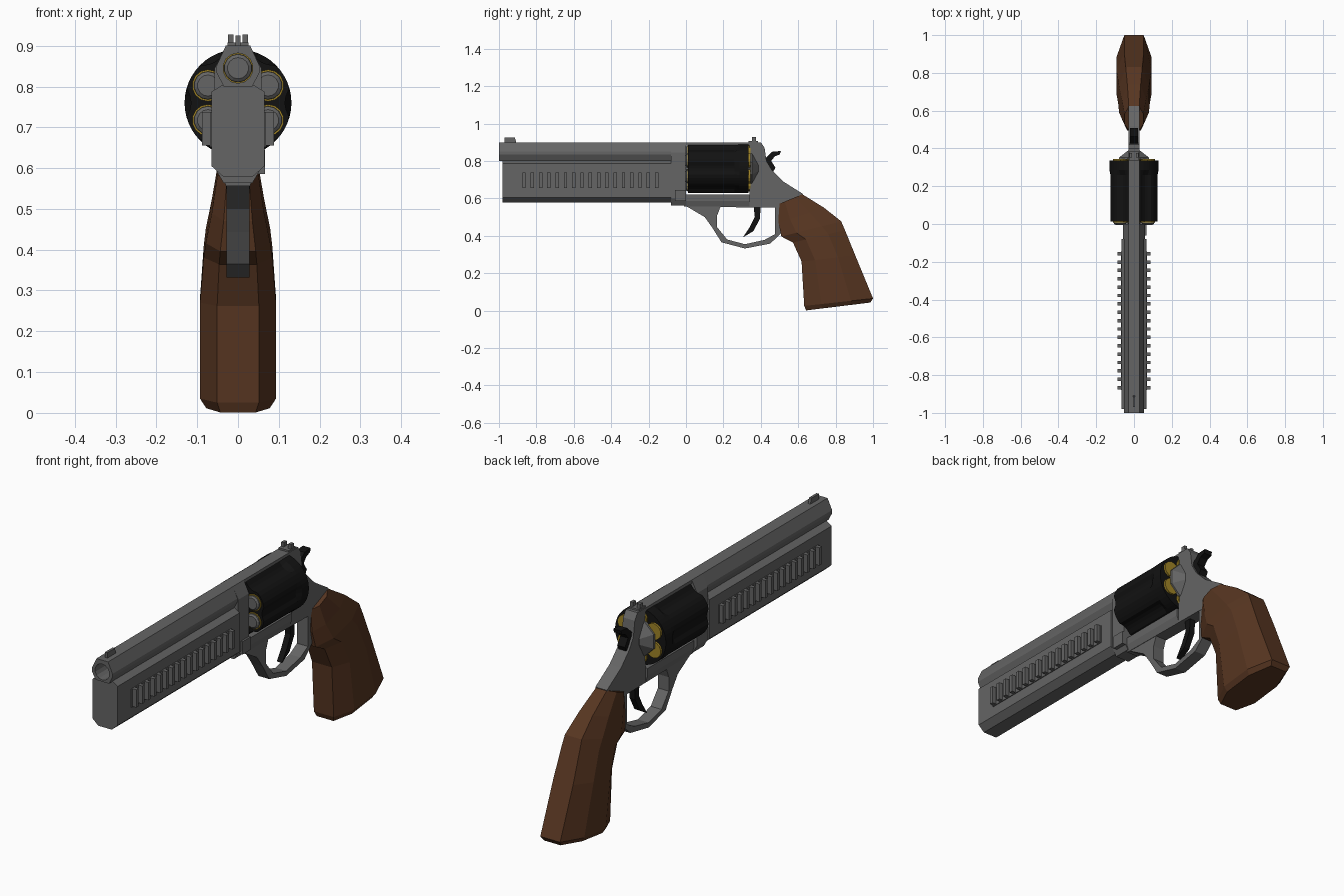
import bpy, bmesh, math

if "Cube" in bpy.data.objects:
    bpy.data.objects.remove(bpy.data.objects["Cube"])


def material(name, rgb):
    m = bpy.data.materials.new(name)
    m.diffuse_color = (*rgb, 1)
    m.use_nodes = True
    m.node_tree.nodes["Principled BSDF"].inputs["Base Color"].default_value = m.diffuse_color
    return m


STEEL = material("steel", (0.13, 0.13, 0.13))
BLACK = material("blued_black", (0.006, 0.006, 0.006))
WOOD = material("walnut", (0.095, 0.036, 0.015))
BRASS = material("brass", (0.35, 0.23, 0.02))


def loft(name, rings, mat=STEEL):
    """Skin equal-length rings of points and cap both ends."""
    bm = bmesh.new()
    vs = [[bm.verts.new(p) for p in r] for r in rings]
    n = len(rings[0])
    for a, b in zip(vs, vs[1:]):
        for i in range(n):
            j = (i + 1) % n
            bm.faces.new((a[i], a[j], b[j], b[i]))
    bm.faces.new(vs[0])
    bm.faces.new(vs[-1])
    bmesh.ops.recalc_face_normals(bm, faces=bm.faces)
    me = bpy.data.meshes.new(name)
    bm.to_mesh(me)
    bm.free()
    ob = bpy.data.objects.new(name, me)
    bpy.context.collection.objects.link(ob)
    if mat:
        me.materials.append(mat)
    return ob


def plate(name, yz, w, mat=STEEL):
    """Side profile, thickened to half width w about x = 0."""
    return loft(name, [[(x, y, z) for y, z in yz] for x in (-w, w)], mat)


def bar(name, half, y0, y1, mat=STEEL):
    """Mirrored half cross-section (x, z), run along y."""
    sec = half + [(-x, z) for x, z in reversed(half)]
    return loft(name, [[(x, y, z) for x, z in sec] for y in (y0, y1)], mat)


def box(name, x0, x1, y0, y1, z0, z1, mat=STEEL):
    return loft(name, [[(x0, y, z0), (x1, y, z0), (x1, y, z1), (x0, y, z1)] for y in (y0, y1)], mat)


def turned(name, cx, cz, steps, n, mat=STEEL):
    """Round part along y from (y, radius) steps."""
    ang = [2 * math.pi * (i + 0.5) / n for i in range(n)]
    return loft(name, [[(cx + r * math.cos(a), y, cz + r * math.sin(a)) for a in ang]
                       for y, r in steps], mat)


CYL_Z, BORE_Z = 0.76, 0.845

# Barrel, underlug and frame front, with the bore cut through
barrel = bar("barrel", [(0.03, 0.9), (0.053, 0.85), (0.053, 0.835), (0.035, 0.8)], -1.0, -0.08)
front = bar("frame_front", [(0.03, 0.9), (0.057, 0.845), (0.057, 0.6), (0.035, 0.563)], -0.08, 0.0)
bore = turned("bore_cutter", 0, BORE_Z, [(-1.1, 0.037), (0.05, 0.037)], 14, None)
bore.hide_render = True
bore.hide_viewport = True
for ob in (barrel, front):
    mod = ob.modifiers.new("bore", 'BOOLEAN')
    mod.operation = 'DIFFERENCE'
    mod.solver = 'EXACT'
    mod.object = bore
bar("underlug", [(0.04, 0.803), (0.065, 0.787), (0.065, 0.605), (0.035, 0.578)], -0.98, -0.08)

# Ribbed side panels
for s, side in ((-1, "left"), (1, "right")):
    box(f"rib_panel_{side}", s * 0.05, s * 0.069, -0.88, -0.145, 0.652, 0.738)
    for i in range(17):
        y = -0.866 + i * 0.0443
        box(f"rib_{side}_{i}", s * 0.06, s * 0.088, y - 0.009, y + 0.009, 0.655, 0.738)

# Frame around the cylinder window
plate("frame", [(-0.01, 0.9), (0.40, 0.9), (0.42, 0.87), (0.43, 0.80), (0.46, 0.75),
                (0.52, 0.69), (0.625, 0.624), (0.6, 0.54), (0.475, 0.55), (-0.01, 0.556),
                (-0.01, 0.62), (0.34, 0.62), (0.34, 0.883), (-0.01, 0.883)], 0.03)
bar("lower_frame", [(0.04, 0.62), (0.04, 0.585), (0.03, 0.557)], -0.01, 0.34)
box("crane", 0.04, 0.066, -0.06, 0.0, 0.585, 0.645)
turned("recoil_shield", 0, CYL_Z, [(0.341, 0.088), (0.352, 0.086), (0.388, 0.035)], 8)

# Fluted cylinder: plain collar at the rear, scalloped at the front
N = 48


def cyl_ring(y, depth):
    pts = []
    for i in range(N):
        a = 2 * math.pi * i / N
        off = abs((math.degrees(a) + 30) % 60 - 30) / 16
        r = 0.131 - depth * max(0, 1 - off * off)
        pts.append((r * math.cos(a), y, CYL_Z + r * math.sin(a)))
    return pts


loft("cylinder", [cyl_ring(0.012, 0.016), cyl_ring(0.26, 0.016),
                  cyl_ring(0.285, 0), cyl_ring(0.335, 0)], BLACK)
turned("cylinder_pin", 0, CYL_Z, [(-0.01, 0.02), (0.35, 0.02)], 10)

# Six cartridges
for i in range(6):
    a = math.radians(30 + 60 * i)
    x, z = 0.085 * math.cos(a), CYL_Z + 0.085 * math.sin(a)
    turned(f"case_{i}", x, z, [(0.007, 0.039), (0.03, 0.039)], 14, BRASS)
    turned(f"bullet_{i}", x, z, [(0.01, 0.035), (0.002, 0.034), (-0.004, 0.026)], 14)
    turned(f"case_rim_{i}", x, z, [(0.33, 0.038), (0.345, 0.038)], 14, BRASS)

# Trigger guard, trigger and hammer
plate("trigger_guard", [(-0.01, 0.565), (0.10, 0.5), (0.14, 0.444), (0.19, 0.365), (0.315, 0.332),
                        (0.45, 0.358), (0.505, 0.41), (0.505, 0.57), (0.475, 0.57), (0.475, 0.408),
                        (0.42, 0.378), (0.315, 0.355), (0.22, 0.38), (0.167, 0.445),
                        (0.167, 0.51), (0.19, 0.57)], 0.028)
plate("trigger", [(0.36, 0.57), (0.4, 0.57), (0.395, 0.49), (0.36, 0.425), (0.305, 0.392),
                  (0.34, 0.445), (0.368, 0.5)], 0.014, BLACK)
plate("hammer", [(0.40, 0.80), (0.43, 0.82), (0.462, 0.85), (0.507, 0.853), (0.502, 0.835),
                 (0.475, 0.825), (0.455, 0.80), (0.478, 0.765), (0.46, 0.73), (0.41, 0.74)],
      0.02, BLACK)

# Sights
plate("front_sight", [(-0.97, 0.89), (-0.97, 0.925), (-0.915, 0.925), (-0.905, 0.89)], 0.006)
box("rear_sight_base", -0.026, 0.026, 0.335, 0.385, 0.89, 0.908)
for s in (-1, 1):
    box("rear_sight_post", s * 0.011, s * 0.025, 0.353, 0.375, 0.9, 0.928)

# Grip: octagonal sections (front y, z, back y, z, half width)
SECTIONS = [(0.497, 0.57, 0.622, 0.622, 0.05), (0.495, 0.47, 0.738, 0.55, 0.064),
            (0.51, 0.396, 0.83, 0.477, 0.079), (0.572, 0.364, 0.85, 0.43, 0.084),
            (0.618, 0.262, 0.905, 0.295, 0.093), (0.632, 0.025, 1.0, 0.065, 0.093),
            (0.642, 0.001, 0.985, 0.043, 0.078)]
HALF = [(0, 0.55), (0.25, 1), (0.68, 1), (1, 0.55)]
loft("grip", [[(s * k * w, fy + t * (by - fy), fz + t * (bz - fz))
               for s, t, k in [(1, *p) for p in HALF] + [(-1, *p) for p in reversed(HALF)]]
              for fy, fz, by, bz, w in SECTIONS], WOOD)
